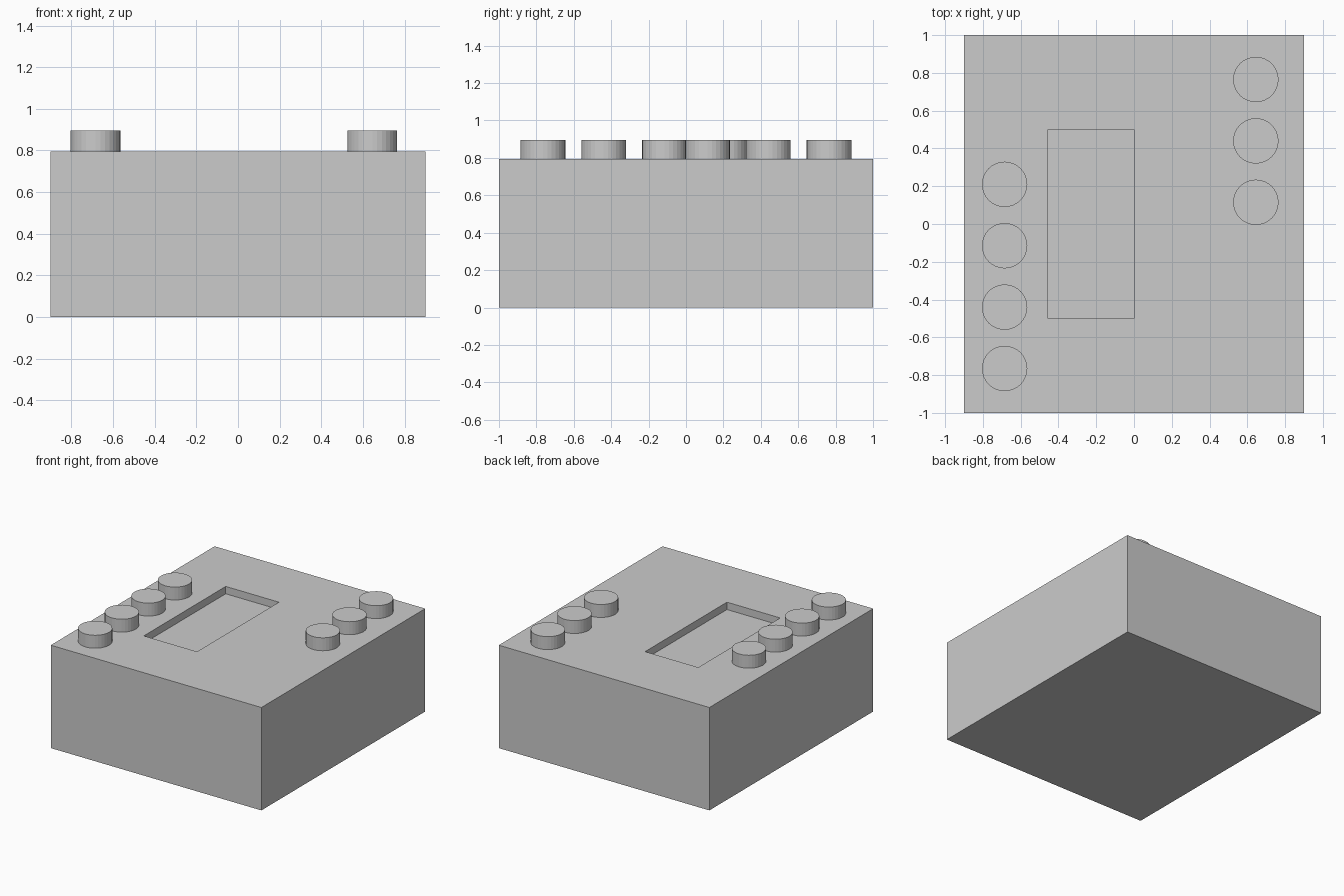
import bpy

default = bpy.data.objects.get("Cube")
if default:
    bpy.data.objects.remove(default, do_unlink=True)

BODY_TOP = 0.795
BUTTON_TOP = 0.895
RECESS_DEPTH = 0.057

grey = bpy.data.materials.new("plain grey")
grey.use_nodes = True
colour = (0.6, 0.6, 0.6, 1)
grey.diffuse_color = colour
grey.node_tree.nodes["Principled BSDF"].inputs["Base Color"].default_value = colour


def box(name, low, high):
    centre = [(a + b) / 2 for a, b in zip(low, high)]
    bpy.ops.mesh.primitive_cube_add(size=1, location=centre)
    obj = bpy.context.object
    obj.name = name
    obj.scale = [b - a for a, b in zip(low, high)]
    bpy.ops.object.transform_apply(location=False, rotation=False, scale=True)
    obj.data.materials.append(grey)
    return obj


def button(name, x, y):
    bpy.ops.mesh.primitive_cylinder_add(
        vertices=32, radius=0.12, depth=BUTTON_TOP - BODY_TOP,
        location=(x, y, (BODY_TOP + BUTTON_TOP) / 2))
    obj = bpy.context.object
    obj.name = name
    obj.data.materials.append(grey)


# Solid body with a rectangular recess cut into its top
body = box("body", (-0.9, -1, 0), (0.9, 1, BODY_TOP))
cutter = box("recess_cutter", (-0.455, -0.5, BODY_TOP - RECESS_DEPTH), (0, 0.5, 1))
cut = body.modifiers.new("recess", "BOOLEAN")
cut.operation = "DIFFERENCE"
cut.solver = "EXACT"
cut.object = cutter
bpy.context.view_layer.objects.active = body
bpy.ops.object.modifier_apply(modifier=cut.name)
bpy.data.objects.remove(cutter, do_unlink=True)

# Rows of round buttons: four on the right, three on the left
SPACING = 0.325
for i in range(4):
    button(f"right_button_{i + 1}", -0.685, 0.21 - i * SPACING)
for i in range(3):
    button(f"left_button_{i + 1}", 0.645, 0.765 - i * SPACING)
